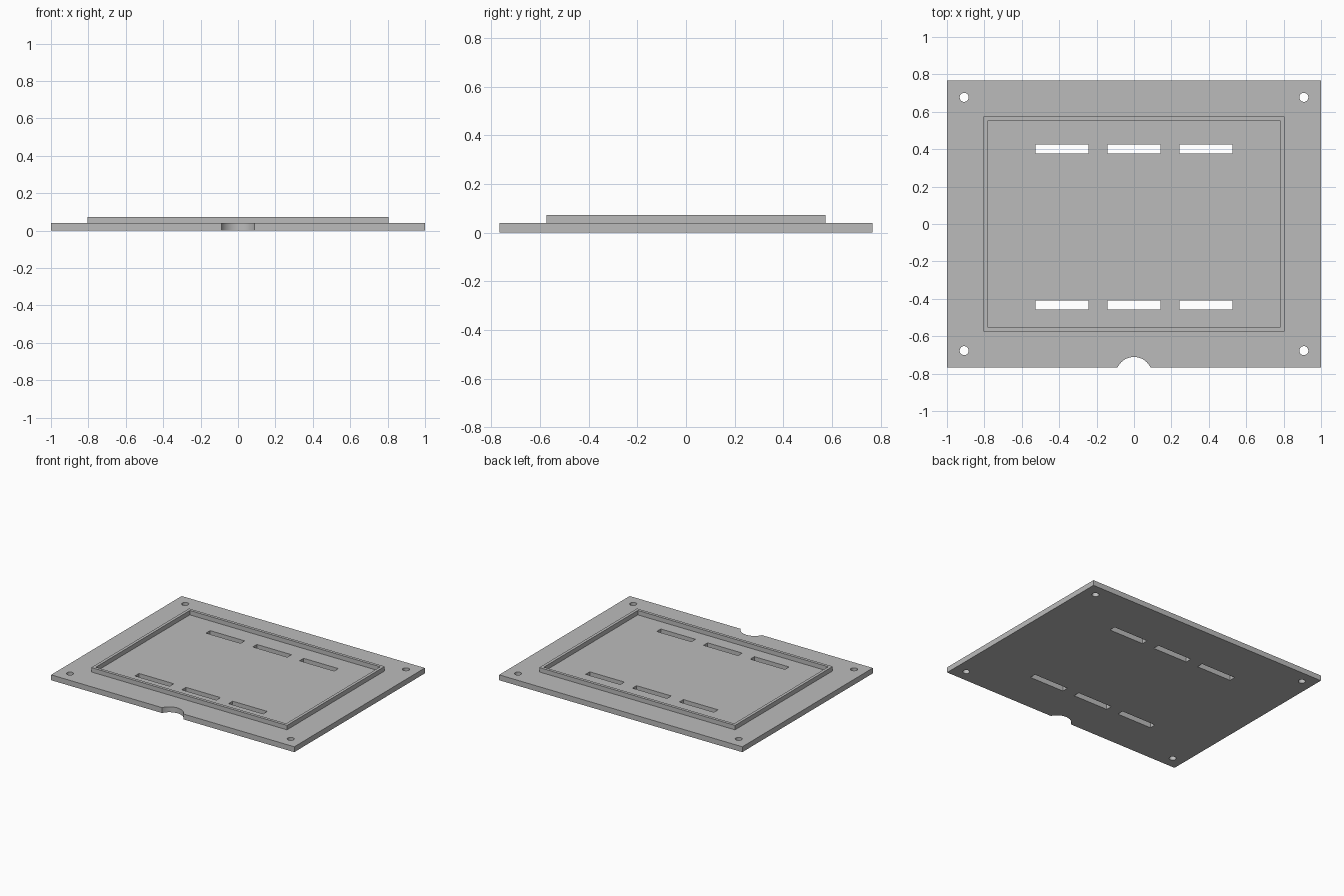
import bpy
import bmesh
from mathutils import Matrix, Vector

cube = bpy.data.objects.get("Cube")
if cube:
    bpy.data.objects.remove(cube, do_unlink=True)

PLATE_H, RIM_TOP = 0.04, 0.073
HALF_X, HALF_Y = 1.0, 0.767

grey = bpy.data.materials.new("light grey")
grey.use_nodes = True
grey.diffuse_color = (0.5, 0.5, 0.5, 1)
grey.node_tree.nodes["Principled BSDF"].inputs["Base Color"].default_value = (0.5, 0.5, 0.5, 1)


def add_box(bm, x, y, z, sx, sy, sz):
    m = Matrix.Translation((x, y, z)) @ Matrix.Diagonal((sx, sy, sz, 1))
    bmesh.ops.create_cube(bm, size=1, matrix=m)


def add_cylinder(bm, x, y, radius, sides):
    bmesh.ops.create_cone(bm, cap_ends=True, segments=sides, radius1=radius, radius2=radius,
                          depth=0.3, matrix=Matrix.Translation((x, y, 0)))


def make_object(name, bm):
    mesh = bpy.data.meshes.new(name)
    bm.to_mesh(mesh)
    bm.free()
    mesh.materials.append(grey)
    obj = bpy.data.objects.new(name, mesh)
    bpy.context.collection.objects.link(obj)
    return obj


def cut(obj, cutter):
    cutter.hide_render = True
    mod = obj.modifiers.new("cut", 'BOOLEAN')
    mod.operation = 'DIFFERENCE'
    mod.solver = 'EXACT'
    mod.object = cutter
    bpy.context.view_layer.objects.active = obj
    bpy.ops.object.modifier_apply(modifier=mod.name)
    bpy.data.objects.remove(cutter, do_unlink=True)


# Base plate
bm = bmesh.new()
add_box(bm, 0, 0, PLATE_H / 2, 2 * HALF_X, 2 * HALF_Y, PLATE_H)
plate = make_object("base_plate", bm)

# Screw holes, vent slots and front cable notch
bm = bmesh.new()
for x in (-0.908, 0.908):
    for y in (-0.677, 0.677):
        add_cylinder(bm, x, y, 0.024, 32)
for x in (-0.385, 0, 0.385):
    for y in (-0.433, 0.401):
        add_box(bm, x, y, 0, 0.285, 0.048, 0.3)
add_cylinder(bm, 0, -0.808, 0.097, 64)
cut(plate, make_object("hole_cutter", bm))

# Raised rim: rectangular frame on top of the plate
bm = bmesh.new()
add_box(bm, 0, 0, (PLATE_H + RIM_TOP) / 2, 1.61, 1.148, RIM_TOP - PLATE_H)
rim = make_object("raised_rim", bm)
bm = bmesh.new()
add_box(bm, 0, 0, PLATE_H, 1.566, 1.104, 0.3)
cut(rim, make_object("rim_cutter", bm))

# Smooth hole walls, sharp edges elsewhere
for obj in (plate, rim):
    bpy.ops.object.select_all(action='DESELECT')
    obj.select_set(True)
    bpy.context.view_layer.objects.active = obj
    bpy.ops.object.shade_smooth_by_angle()
